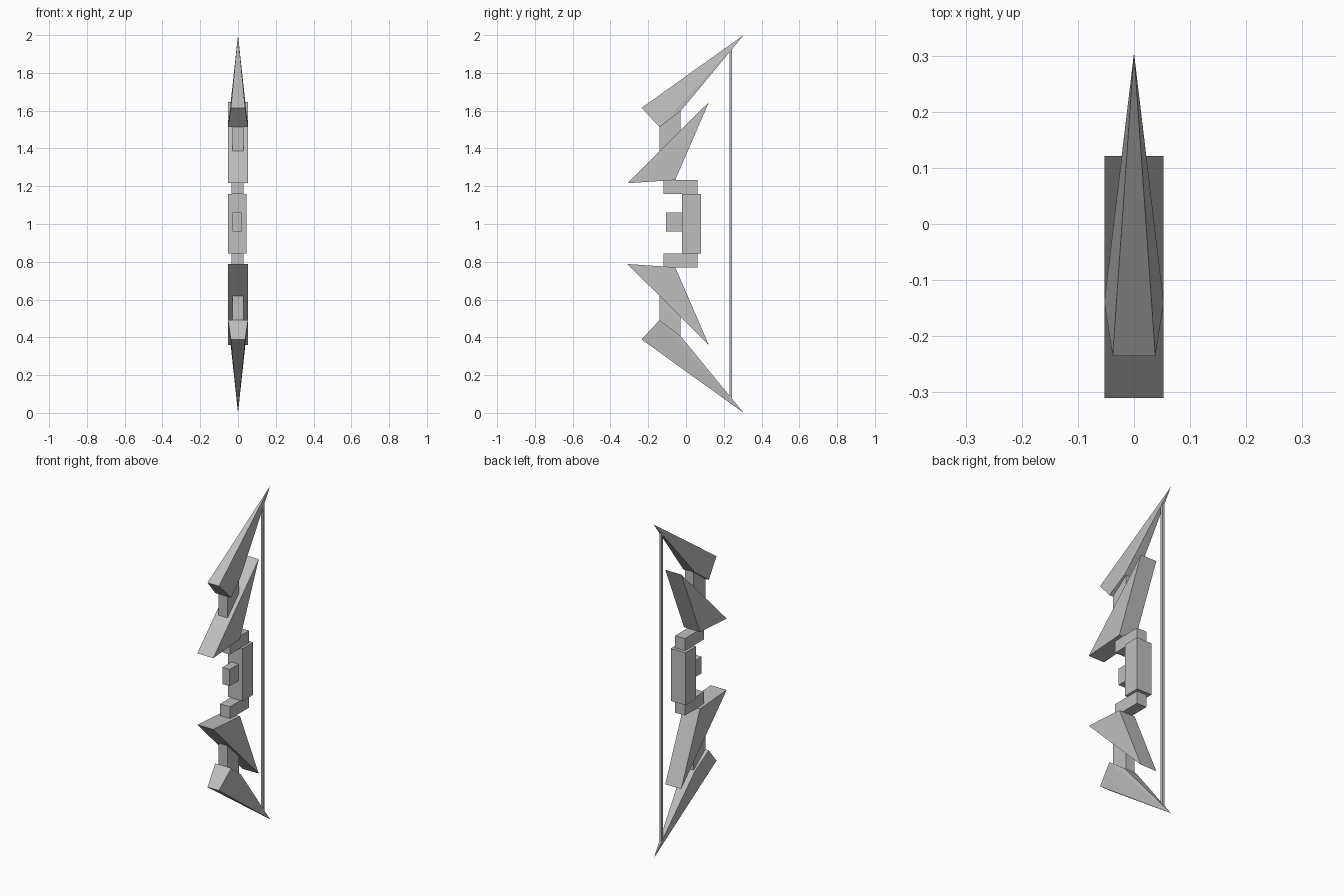
import bpy, bmesh

MID = 1.002  # height of the bow's mirror plane

if "Cube" in bpy.data.objects:
    bpy.data.objects.remove(bpy.data.objects["Cube"])

grey = bpy.data.materials.new("plain_grey")
grey.use_nodes = True
colour = (0.52, 0.52, 0.52, 1)
grey.diffuse_color = colour
grey.node_tree.nodes["Principled BSDF"].inputs["Base Color"].default_value = colour


def solid(name, points):
    """Flat-faced convex solid around the given corner points."""
    bm = bmesh.new()
    for p in points:
        bm.verts.new(p)
    bmesh.ops.convex_hull(bm, input=bm.verts[:])
    bmesh.ops.dissolve_limit(bm, angle_limit=0.01, verts=bm.verts[:], edges=bm.edges[:])
    bmesh.ops.recalc_face_normals(bm, faces=bm.faces[:])
    mesh = bpy.data.meshes.new(name)
    bm.to_mesh(mesh)
    bm.free()
    mesh.materials.append(grey)
    obj = bpy.data.objects.new(name, mesh)
    bpy.context.collection.objects.link(obj)


def box(name, xs, ys, zs):
    solid(name, [(x, y, z) for x in xs for y in ys for z in zs])


def section(profile, side):
    """Corner points from (half width, y, distance from the mirror plane)."""
    return [(s * w, y, MID + side * h) for w, y, h in profile for s in (-1, 1)]


# Grip, forward rest and bowstring
box("grip", (-0.053, 0.045), (-0.02, 0.08), (0.845, 1.16))
box("arrow_rest", (-0.03, 0.018), (-0.105, -0.018), (0.96, 1.06))
box("bowstring", (-0.007, 0.007), (0.229, 0.243), (0.08, 1.925))

# Limbs, alike above and below the grip
blade = [(0.038, -0.235, 0.613), (0.053, -0.14, 0.511), (0.04, -0.03, 0.594)]
wedge = [(0.053, -0.31, 0.214), (0.053, 0.121, 0.643), (0.053, -0.057, 0.231)]
for label, side in (("upper", 1), ("lower", -1)):
    tip = (0, 0.305, 2.0 if side > 0 else 0.0)
    solid(label + "_blade_tip", section(blade, side) + [tip])
    solid(label + "_wedge", section(wedge, side))
    box(label + "_strut", (-0.03, 0.029), (-0.14, -0.03),
        (MID + side * 0.33, MID + side * 0.62))
    box(label + "_grip_block", (-0.035, 0.03), (-0.12, 0.06),
        (MID + side * 0.157, MID + side * 0.231))
